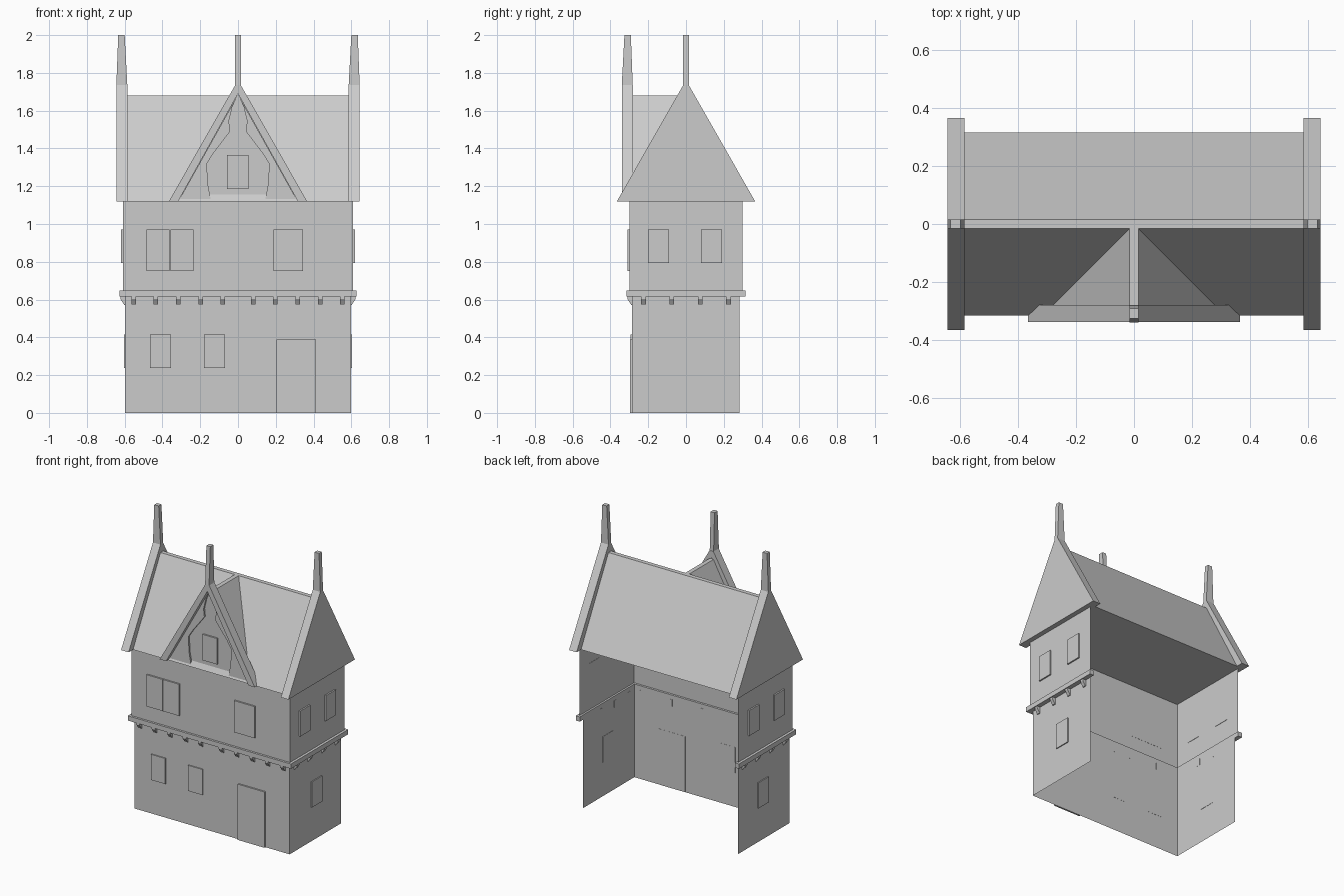
import bpy, bmesh

if "Cube" in bpy.data.objects:
    bpy.data.objects.remove(bpy.data.objects["Cube"])

def finish(name, bm):
    me = bpy.data.meshes.new(name)
    bm.to_mesh(me)
    bm.free()
    ob = bpy.data.objects.new(name, me)
    bpy.context.collection.objects.link(ob)
    return ob

def prism(name, pts, axis, a, b):
    """Extrude a (u, z) profile along x or y from a to b."""
    bm = bmesh.new()
    place = (lambda u, z, t: (t, u, z)) if axis == 'x' else (lambda u, z, t: (u, t, z))
    ends = [[bm.verts.new(place(u, z, t)) for u, z in pts] for t in (a, b)]
    bm.faces.new(ends[0])
    bm.faces.new(ends[1][::-1])
    n = len(pts)
    for i in range(n):
        j = (i + 1) % n
        bm.faces.new((ends[0][i], ends[1][i], ends[1][j], ends[0][j]))
    bmesh.ops.recalc_face_normals(bm, faces=bm.faces)
    return finish(name, bm)

def box(name, x0, x1, y0, y1, z0, z1):
    return prism(name, [(x0, z0), (x1, z0), (x1, z1), (x0, z1)], 'y', y0, y1)

def open_walls(name, x, front, back, z0, z1):
    """Thin walls on three sides, open at the back."""
    bm = bmesh.new()
    path = [(-x, back), (-x, front), (x, front), (x, back)]
    lo, hi = [[bm.verts.new((px, py, z)) for px, py in path] for z in (z0, z1)]
    for i in range(3):
        bm.faces.new((lo[i], lo[i + 1], hi[i + 1], hi[i]))
    return finish(name, bm)

def mirrored(pts):
    return [(-u, z) for u, z in pts]

EAVE, RIDGE, PEAK = 1.12, 1.68, 1.735

# Storey walls
open_walls("ground_floor_walls", 0.597, -0.285, 0.282, 0, 0.62)
open_walls("upper_floor_walls", 0.61, -0.30, 0.30, 0.64, EAVE)

# Ledge between the storeys
box("front_ledge", -0.628, 0.628, -0.315, -0.285, 0.615, 0.648)
for s in (-1, 1):
    x0, x1 = sorted((s * 0.597, s * 0.628))
    box("side_ledge", x0, x1, -0.285, 0.315, 0.615, 0.648)

# Corbels under the ledge
corbel = [(0, 0.57), (0.006, 0.572), (0.026, 0.602), (0.026, 0.617), (0, 0.617)]
for x in (0.08, 0.197, 0.317, 0.435, 0.553):
    for s in (-1, 1):
        prism("front_corbel", [(-0.284 - d, z) for d, z in corbel], 'x', s * x - 0.012, s * x + 0.012)
for y in (-0.225, -0.075, 0.075, 0.225):
    for s in (-1, 1):
        prism("side_corbel", [(s * (0.596 + d), z) for d, z in corbel], 'y', y - 0.012, y + 0.012)

# Front windows and door
for x0, x1 in ((-0.485, -0.362), (-0.358, -0.235), (0.187, 0.345)):
    box("upper_front_window", x0, x1, -0.311, -0.299, 0.75, 0.97)
for x0, x1 in ((-0.465, -0.355), (-0.18, -0.07)):
    box("lower_front_window", x0, x1, -0.293, -0.284, 0.237, 0.415)
box("door", 0.205, 0.412, -0.296, -0.284, 0, 0.388)

# Side windows
for s in (-1, 1):
    x0, x1 = sorted((s * 0.608, s * 0.62))
    for y0, y1 in ((-0.2, -0.09), (0.08, 0.19)):
        box("upper_side_window", x0, x1, y0, y1, 0.793, 0.97)
    x0, x1 = sorted((s * 0.595, s * 0.604))
    box("lower_side_window", x0, x1, -0.048, 0.064, 0.237, 0.415)

# Main roof and crossing dormer roof share one section
section = [(-0.317, EAVE), (0.317, EAVE), (0.015, RIDGE), (-0.015, RIDGE)]
prism("main_roof", section, 'x', -0.59, 0.59)
prism("dormer_roof", section, 'y', -0.298, 0.0)

# Gable end slabs with tapered finials
gable = [(-0.366, EAVE), (0.366, EAVE), (0.015, PEAK), (-0.015, PEAK)]
finial = [(0.586, PEAK), (0.644, PEAK), (0.634, 2.0), (0.600, 2.0)]
for s in (-1, 1):
    x0, x1 = sorted((s * 0.586, s * 0.644))
    prism("gable_end", gable, 'x', x0, x1)
    prism("gable_finial", [(s * u, z) for u, z in finial], 'y', -0.015, 0.015)

# Dormer bargeboard and finial
barge = [(-0.366, EAVE), (-0.015, PEAK), (0.015, PEAK), (0.366, EAVE),
         (0.317, EAVE), (0, 1.69), (-0.317, EAVE)]
prism("dormer_bargeboard", barge, 'y', -0.338, -0.28)
prism("dormer_finial", [(u - 0.926, z) for u, z in finial], 'x', -0.015, 0.015)

# Scalloped boards framing the dormer face
scroll = [(0.143, EAVE), (0.16, 1.215), (0.165, 1.32), (0.13, 1.375), (0.042, 1.49),
          (0.048, 1.545), (0.03, 1.62), (0.003, 1.68), (0.316, EAVE)]
prism("dormer_board_right", scroll, 'y', -0.31, -0.297)
prism("dormer_board_left", mirrored(scroll), 'y', -0.31, -0.297)
box("dormer_window", -0.057, 0.055, -0.309, -0.297, 1.185, 1.365)
